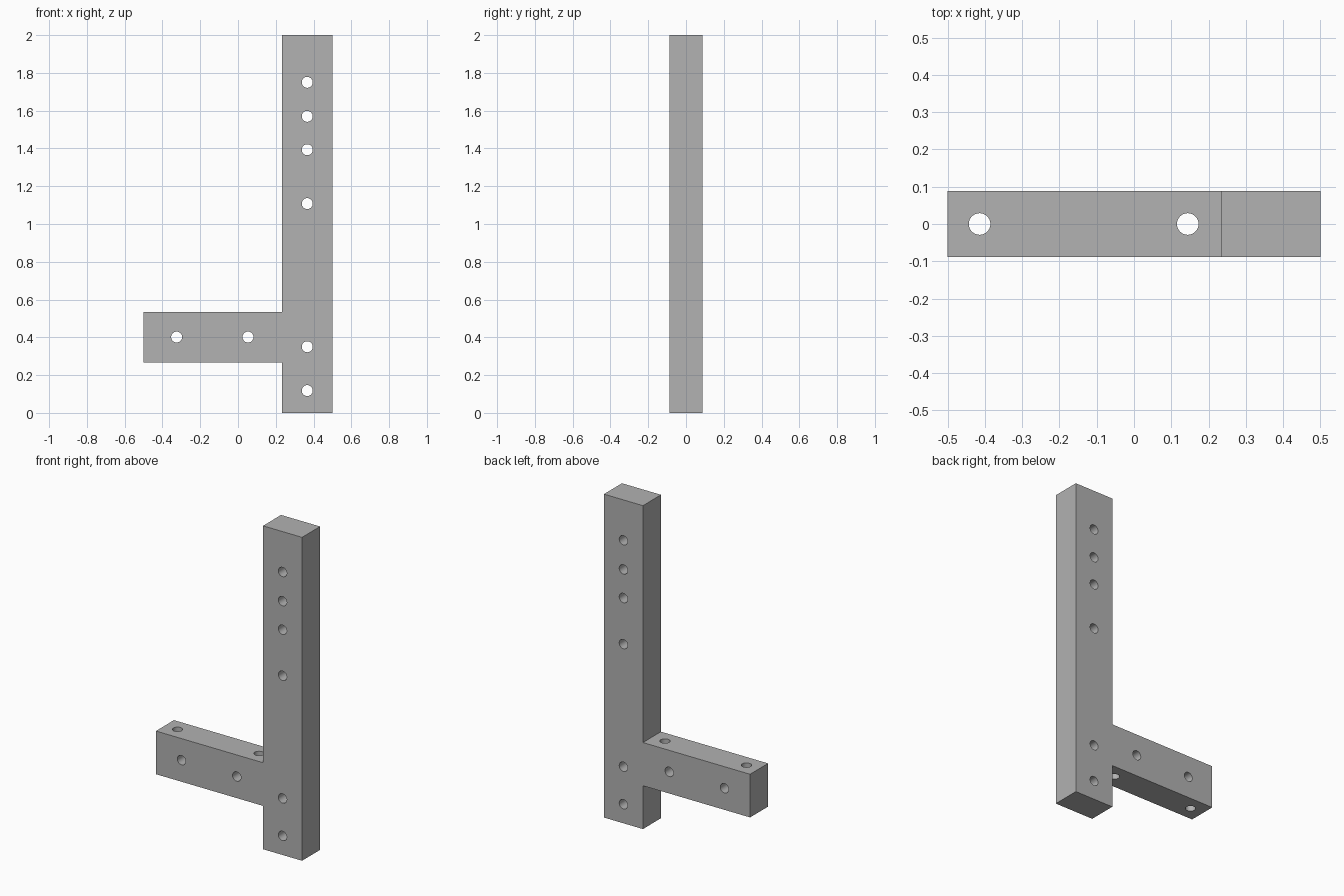
import bpy
import bmesh
from math import pi
from mathutils import Matrix, Vector

cube = bpy.data.objects.get("Cube")
if cube:
    bpy.data.objects.remove(cube, do_unlink=True)

grey = bpy.data.materials.new("mid grey")
grey.use_nodes = True
colour = (0.445, 0.445, 0.445, 1)
grey.diffuse_color = colour
grey.node_tree.nodes["Principled BSDF"].inputs["Base Color"].default_value = colour

HALF_DEPTH = 0.088
POST_LEFT, POST_RIGHT, ARM_END = 0.233, 0.5, -0.5
ARM_BOTTOM, ARM_TOP, HEIGHT = 0.268, 0.535, 2.0
HOLE_RADIUS = 0.029


def make_object(name, bm):
    bmesh.ops.recalc_face_normals(bm, faces=bm.faces)
    mesh = bpy.data.meshes.new(name)
    bm.to_mesh(mesh)
    bm.free()
    mesh.materials.append(grey)
    obj = bpy.data.objects.new(name, mesh)
    bpy.context.collection.objects.link(obj)
    return obj


# Upright post with side arm, extruded from one outline
outline = [(POST_LEFT, 0), (POST_RIGHT, 0), (POST_RIGHT, HEIGHT), (POST_LEFT, HEIGHT),
           (POST_LEFT, ARM_TOP), (ARM_END, ARM_TOP), (ARM_END, ARM_BOTTOM), (POST_LEFT, ARM_BOTTOM)]
bm = bmesh.new()
face = bm.faces.new([bm.verts.new((x, -HALF_DEPTH, z)) for x, z in outline])
sweep = bmesh.ops.extrude_face_region(bm, geom=[face])
bmesh.ops.translate(bm, vec=(0, 2 * HALF_DEPTH, 0),
                    verts=[v for v in sweep["geom"] if isinstance(v, bmesh.types.BMVert)])
bracket = make_object("post_and_arm", bm)

# Drill rods: front-to-back through post and arm, vertical through the arm
post_x = (POST_LEFT + POST_RIGHT) / 2
arm_z = (ARM_BOTTOM + ARM_TOP) / 2
through = Matrix.Rotation(pi / 2, 4, "X")
rods = [(Vector((post_x, 0, z)), through) for z in (0.118, 0.35, 1.108, 1.393, 1.57, 1.75)]
rods += [(Vector((x, 0, arm_z)), through) for x in (-0.325, 0.053)]
rods += [(Vector((x, 0, arm_z)), Matrix()) for x in (-0.414, 0.144)]

bm = bmesh.new()
for centre, turn in rods:
    bmesh.ops.create_cone(bm, cap_ends=True, segments=32, radius1=HOLE_RADIUS,
                          radius2=HOLE_RADIUS, depth=0.4,
                          matrix=Matrix.Translation(centre) @ turn)
drill = make_object("hole_cutter", bm)
drill.hide_render = True

# Cut the holes, then discard the cutter
cut = bracket.modifiers.new("holes", "BOOLEAN")
cut.operation = "DIFFERENCE"
cut.solver = "EXACT"
cut.object = drill
bpy.ops.object.select_all(action="DESELECT")
bracket.select_set(True)
bpy.context.view_layer.objects.active = bracket
bpy.ops.object.modifier_apply(modifier=cut.name)
bpy.data.objects.remove(drill, do_unlink=True)
bpy.ops.object.shade_smooth_by_angle(angle=pi / 6)
